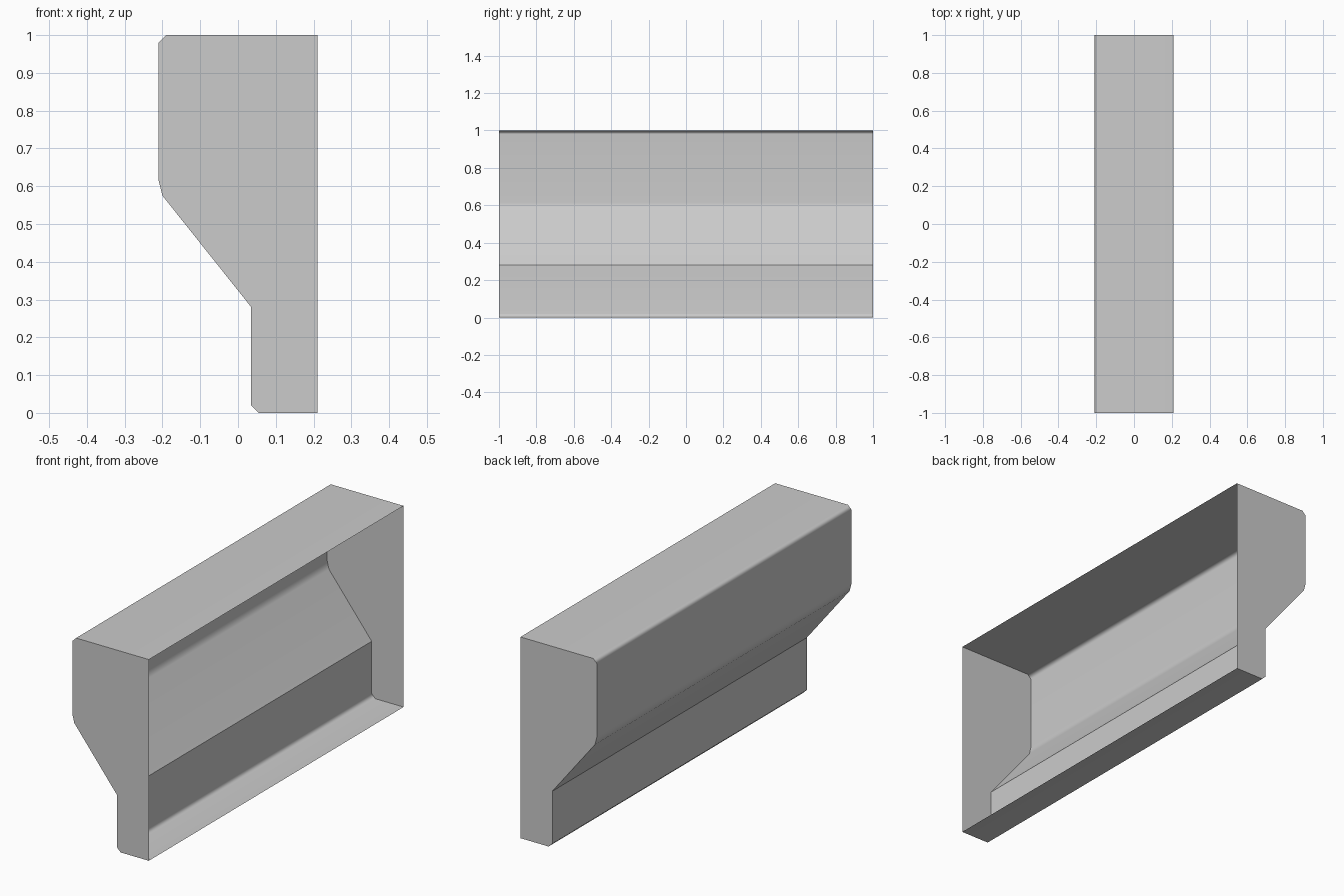
import bpy
import bmesh

cube = bpy.data.objects.get("Cube")
if cube:
    bpy.data.objects.remove(cube, do_unlink=True)

# Single plain grey
grey = bpy.data.materials.new("plain_grey")
grey.use_nodes = True
colour = (0.6, 0.6, 0.6, 1)
grey.diffuse_color = colour
grey.node_tree.nodes["Principled BSDF"].inputs["Base Color"].default_value = colour

# Moulding outline (x, z), open along the +x side
profile = [(0.21, 1), (-0.19, 1), (-0.21, 0.98), (-0.21, 0.615), (-0.2, 0.575),
           (0.035, 0.28), (0.035, 0.02), (0.055, 0), (0.21, 0)]
CREASE = 5  # inner corner that stays sharp

bm = bmesh.new()
front = [bm.verts.new((x, -1, z)) for x, z in profile]
back = [bm.verts.new((x, 1, z)) for x, z in profile]

# Long walls
for i in range(len(profile) - 1):
    bm.faces.new((front[i], front[i + 1], back[i + 1], back[i]))

# End caps, with hard rims
for ring in (front, back):
    cap = bm.faces.new(ring)
    for edge in cap.edges:
        edge.smooth = False
bm.edges.get((front[CREASE], back[CREASE])).smooth = False

for face in bm.faces:
    face.smooth = True
bmesh.ops.recalc_face_normals(bm, faces=bm.faces)

# Make sure the cap at the front points to -y
bm.normal_update()
front_cap = next(f for f in bm.faces if all(v.co.y < 0 for v in f.verts))
if front_cap.normal.y > 0:
    bmesh.ops.reverse_faces(bm, faces=bm.faces)

mesh = bpy.data.meshes.new("moulding_shell")
bm.to_mesh(mesh)
bm.free()
mesh.materials.append(grey)
shell = bpy.data.objects.new("moulding_shell", mesh)
bpy.context.collection.objects.link(shell)

# Keep the wide walls flat and round only the narrow chamfers
weighted = shell.modifiers.new("flat_walls", "WEIGHTED_NORMAL")
weighted.keep_sharp = True
